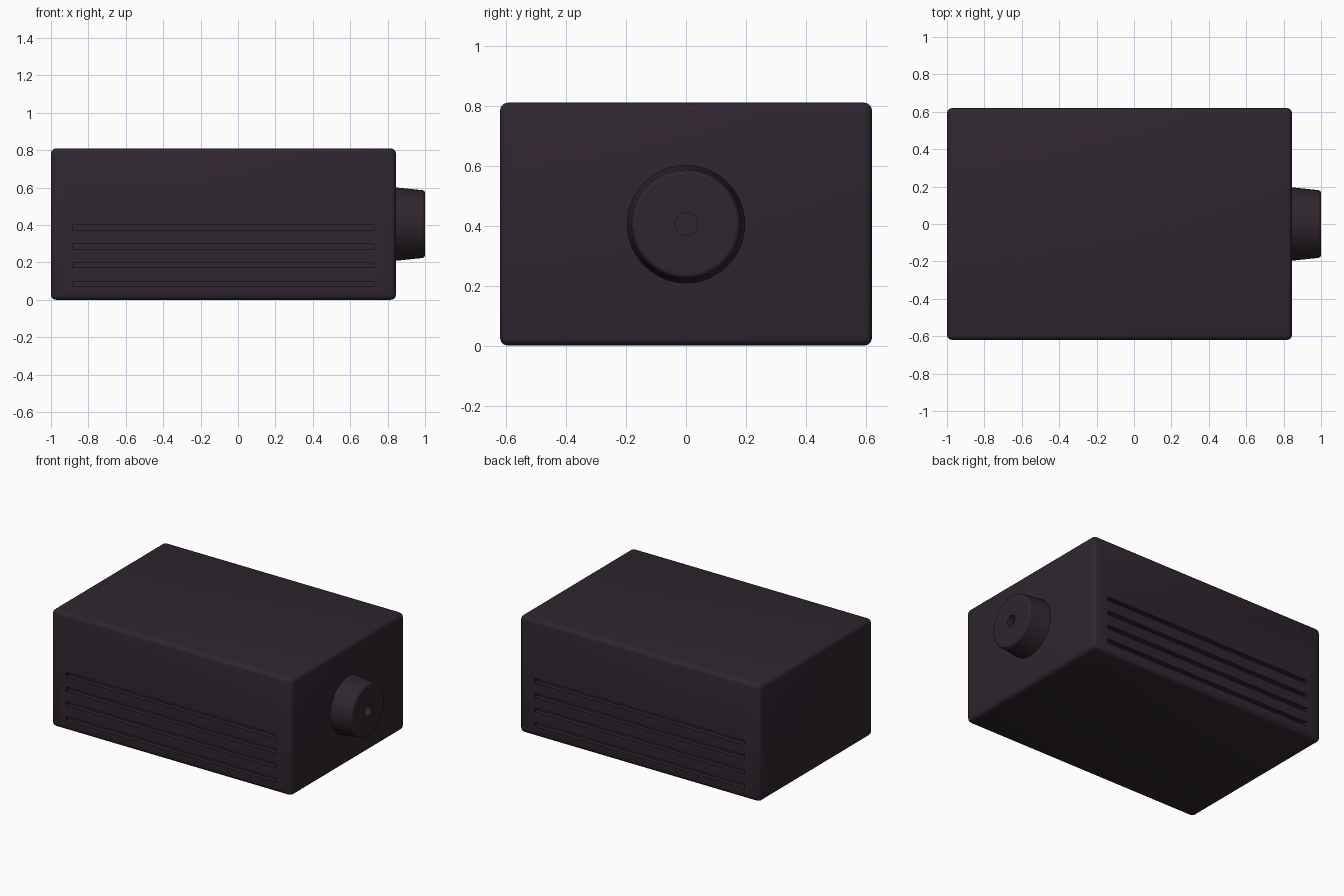
import bpy
import bmesh
import math
from mathutils import Matrix

cube = bpy.data.objects.get("Cube")
if cube:
    bpy.data.objects.remove(cube, do_unlink=True)

X0, X1 = -1.0, 0.845      # housing ends
HALF_Y, TOP = 0.62, 0.81
MID_X, MID_Z = (X0 + X1) / 2, TOP / 2

plastic = bpy.data.materials.new("dark_plum_plastic")
plastic.use_nodes = True
colour = (0.029, 0.019, 0.028, 1)
plastic.diffuse_color = colour
bsdf = plastic.node_tree.nodes["Principled BSDF"]
bsdf.inputs["Base Color"].default_value = colour
bsdf.inputs["Roughness"].default_value = 0.6


def add_box(bm, centre, size):
    bmesh.ops.create_cube(bm, size=1, matrix=Matrix.Translation(centre) @ Matrix.Diagonal((*size, 1)))


def make_object(name, bm):
    mesh = bpy.data.meshes.new(name)
    bmesh.ops.recalc_face_normals(bm, faces=bm.faces)
    bm.to_mesh(mesh)
    bm.free()
    mesh.materials.append(plastic)
    obj = bpy.data.objects.new(name, mesh)
    bpy.context.collection.objects.link(obj)
    return obj


def select_only(obj):
    bpy.ops.object.select_all(action="DESELECT")
    obj.select_set(True)
    bpy.context.view_layer.objects.active = obj


# Housing with rounded edges
bm = bmesh.new()
add_box(bm, (MID_X, 0, MID_Z), (X1 - X0, 2 * HALF_Y, TOP))
bmesh.ops.bevel(bm, geom=bm.edges[:], offset=0.028, segments=3, profile=0.5, affect="EDGES")
housing = make_object("housing", bm)

# Ventilation slots cut into the front and back
bm = bmesh.new()
for side in (-1, 1):
    for row in range(4):
        add_box(bm, (MID_X, side * HALF_Y, 0.085 + row * 0.101), (1.615, 0.06, 0.028))
slots = make_object("slot_cutters", bm)
slots.hide_render = True
cut = housing.modifiers.new("slots", "BOOLEAN")
cut.operation = "DIFFERENCE"
cut.solver = "EXACT"
cut.object = slots
select_only(housing)
bpy.ops.object.modifier_apply(modifier=cut.name)
bpy.data.objects.remove(slots, do_unlink=True)
bpy.ops.object.shade_smooth_by_angle(angle=math.radians(35))

# Tapered knob with a centre hole: (radius, x) profile turned about the x axis
profile = [(0.197, 0.835), (0.196, X1), (0.181, 0.988), (0.175, 0.997), (0.168, 1.0),
           (0.038, 1.0), (0.038, 0.955)]
SIDES = 48
bm = bmesh.new()
rings = []
for radius, x in profile:
    angles = [2 * math.pi * i / SIDES for i in range(SIDES)]
    rings.append([bm.verts.new((x, radius * math.cos(a), MID_Z + radius * math.sin(a))) for a in angles])
for a, b in zip(rings, rings[1:]):
    for i in range(SIDES):
        j = (i + 1) % SIDES
        bm.faces.new((a[i], a[j], b[j], b[i]))
bm.faces.new(rings[0])
bm.faces.new(rings[-1])
make_object("side_knob", bm)
